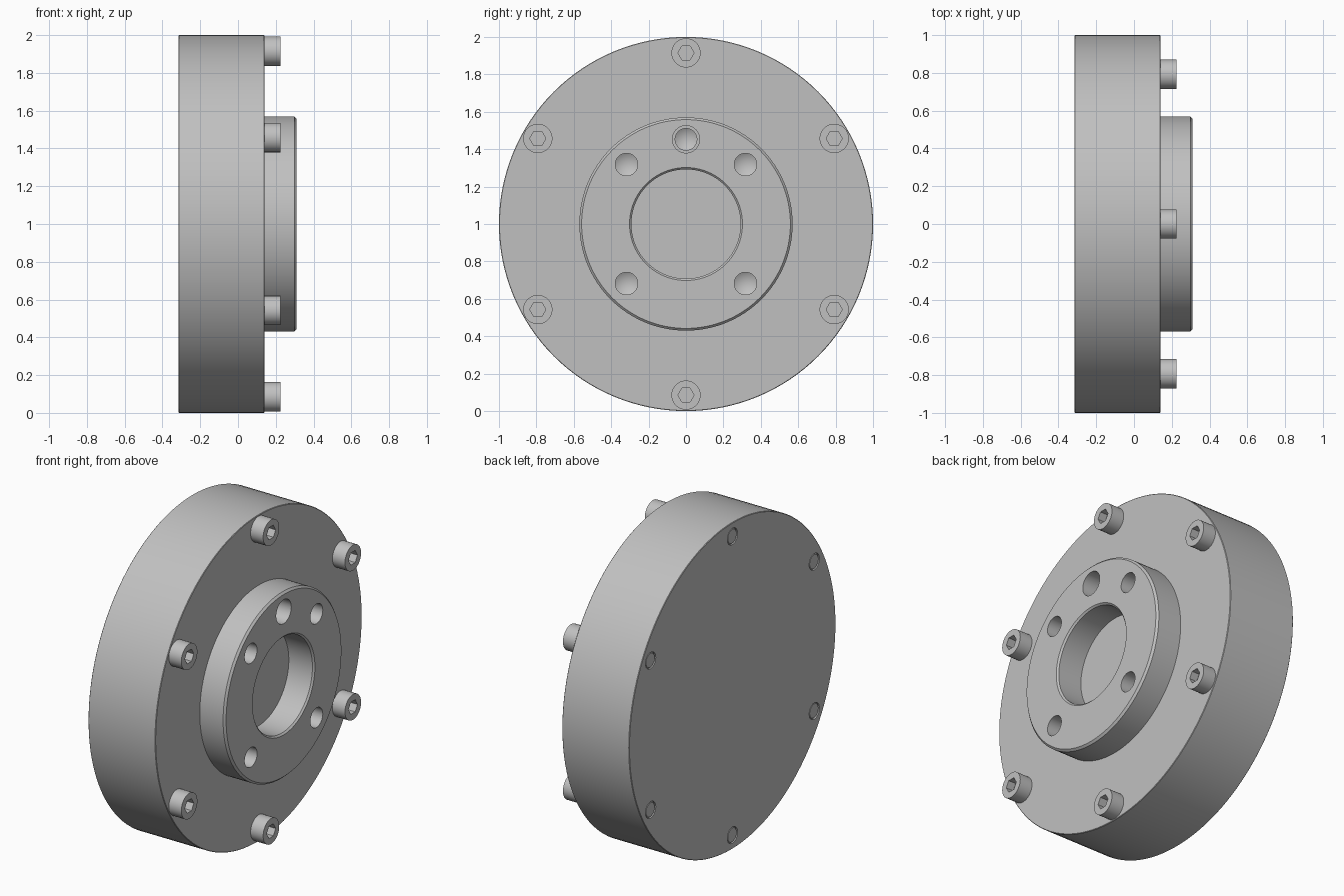
import bpy, bmesh, math
from mathutils import Matrix, Vector

if "Cube" in bpy.data.objects:
    bpy.data.objects.remove(bpy.data.objects["Cube"], do_unlink=True)

grey = bpy.data.materials.new("machined_grey")
grey.use_nodes = True
colour = (0.53, 0.53, 0.53, 1)
grey.diffuse_color = colour
grey.node_tree.nodes["Principled BSDF"].inputs["Base Color"].default_value = colour

AXIS_Z = 1.0  # height of the central axis, which runs along x


def lathe(bm, profile, y=0.0, z=AXIS_Z, sides=48):
    """Turn an (x, radius) profile into a closed solid around the x axis."""
    rings = []
    for x, r in profile:
        if r == 0:
            rings.append([bm.verts.new((x, y, z))] * sides)
            continue
        angles = [math.tau * i / sides for i in range(sides)]
        rings.append([bm.verts.new((x, y + r * math.cos(a), z + r * math.sin(a)))
                      for a in angles])
    faces = []
    for a, b in zip(rings, rings[1:]):
        for i in range(sides):
            j = (i + 1) % sides
            corners = list(dict.fromkeys((a[i], a[j], b[j], b[i])))
            faces.append(bm.faces.new(corners))
    for ring in (rings[0], rings[-1]):
        if ring[0] is not ring[1]:
            faces.append(bm.faces.new(ring))
    bmesh.ops.recalc_face_normals(bm, faces=faces)


def make_object(name, bm):
    mesh = bpy.data.meshes.new(name)
    bm.to_mesh(mesh)
    bm.free()
    mesh.materials.append(grey)
    obj = bpy.data.objects.new(name, mesh)
    bpy.context.collection.objects.link(obj)
    return obj


def select(obj):
    bpy.ops.object.select_all(action='DESELECT')
    obj.select_set(True)
    bpy.context.view_layer.objects.active = obj


def cut(obj, cutter):
    select(obj)
    mod = obj.modifiers.new("cut", 'BOOLEAN')
    mod.operation, mod.solver, mod.object = 'DIFFERENCE', 'EXACT', cutter
    bpy.ops.object.modifier_apply(modifier=mod.name)
    bpy.data.objects.remove(cutter, do_unlink=True)


def smooth(obj):
    select(obj)
    bpy.ops.object.shade_smooth_by_angle(angle=math.radians(25))


# Screw positions around the rim, as (y, z)
screws = [(0.915 * math.sin(k * math.pi / 3), AXIS_Z + 0.915 * math.cos(k * math.pi / 3))
          for k in range(6)]

# Housing: wide disc, raised boss and blind central bore
BACK, FACE, TOP = -0.315, 0.14, 0.31
bm = bmesh.new()
lathe(bm, [(BACK, 0), (BACK, 0.997), (BACK + 0.003, 1), (FACE - 0.003, 1), (FACE, 0.997),
           (FACE, 0.57), (TOP - 0.012, 0.57), (TOP, 0.558), (TOP, 0.302),
           (TOP - 0.01, 0.292), (FACE, 0.292), (FACE, 0)], sides=128)
housing = make_object("housing", bm)

# Drilled holes: four blind holes and a stepped one in the boss, six behind the screws
bm = bmesh.new()
for y in (-0.318, 0.318):
    for dz in (-0.318, 0.318):
        lathe(bm, [(0.08, 0), (0.115, 0.06), (0.4, 0.06)], y, AXIS_Z + dz)
lathe(bm, [(0.08, 0), (0.115, 0.058), (0.16, 0.058), (0.16, 0.073), (0.4, 0.073)],
      0, AXIS_Z + 0.453)
for y, z in screws:
    lathe(bm, [(-0.4, 0.05), (-0.27, 0.05)], y, z, 32)
cut(housing, make_object("hole_cutter", bm))
smooth(housing)

# Socket head screws with chamfered shank ends
for n, (y, z) in enumerate(screws, 1):
    bm = bmesh.new()
    lathe(bm, [(BACK + 0.002, 0), (BACK + 0.002, 0.042), (BACK + 0.01, 0.0495),
               (FACE - 0.02, 0.0495), (FACE - 0.02, 0.078), (0.225, 0.078), (0.225, 0)], y, z)
    screw = make_object(f"socket_screw_{n}", bm)
    bm = bmesh.new()
    lathe(bm, [(0.175, 0.043), (0.3, 0.043)], y, z, 6)
    cut(screw, make_object("hex_cutter", bm))
    smooth(screw)
